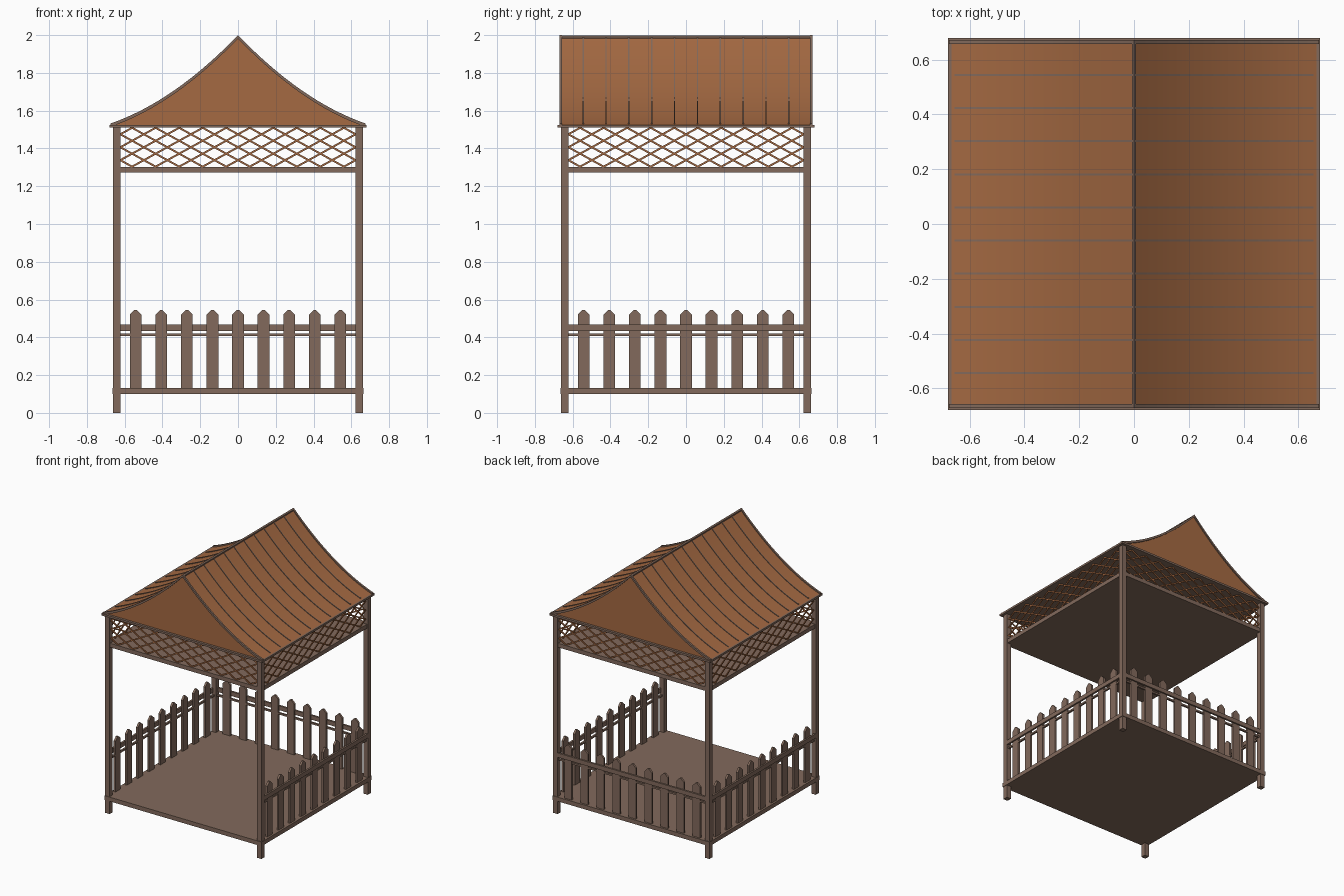
import bpy, bmesh, math
from mathutils import Matrix, Vector

if "Cube" in bpy.data.objects:
    bpy.data.objects.remove(bpy.data.objects["Cube"])


def material(name, rgb):
    m = bpy.data.materials.new(name)
    m.diffuse_color = (*rgb, 1)
    m.use_nodes = True
    m.node_tree.nodes["Principled BSDF"].inputs["Base Color"].default_value = m.diffuse_color
    return m


WOOD = material("grey brown wood", (0.225, 0.144, 0.107))
ROOF = material("orange brown roof", (0.375, 0.143, 0.055))


def finish(bm, name, mat, smooth=False):
    bmesh.ops.recalc_face_normals(bm, faces=bm.faces)
    me = bpy.data.meshes.new(name)
    bm.to_mesh(me)
    bm.free()
    me.materials.append(mat)
    if smooth:
        me.polygons.foreach_set("use_smooth", [True] * len(me.polygons))
        me.set_sharp_from_angle(angle=math.radians(30))
    ob = bpy.data.objects.new(name, me)
    bpy.context.collection.objects.link(ob)
    return ob


def box(bm, lo, hi, mat=None):
    lo, hi = Vector(lo), Vector(hi)
    m = Matrix.Translation((lo + hi) / 2) @ Matrix.Diagonal((*(hi - lo), 1))
    bmesh.ops.create_cube(bm, size=1, matrix=(mat or Matrix()) @ m)


def prism(bm, pts, y0, y1, mat=None):
    """Extrude an (x, z) outline from y0 to y1."""
    mat = mat or Matrix()
    a = [bm.verts.new(mat @ Vector((x, y0, z))) for x, z in pts]
    b = [bm.verts.new(mat @ Vector((x, y1, z))) for x, z in pts]
    bm.faces.new(a)
    bm.faces.new(b[::-1])
    for i in range(len(pts)):
        j = (i + 1) % len(pts)
        bm.faces.new((a[i], b[i], b[j], a[j]))


P = 0.642      # post centre line
H = 0.019      # post half width
IN = P - H     # clear half span between posts

# Posts
for i, (sx, sy) in enumerate([(-1, -1), (1, -1), (1, 1), (-1, 1)]):
    bm = bmesh.new()
    box(bm, (sx * P - H, sy * P - H, 0), (sx * P + H, sy * P + H, 1.515))
    finish(bm, f"post_{i + 1}", WOOD)

# Floor, ceiling and eave slab
for name, r, z0, z1 in [("floor", 0.665, 0.10, 0.132),
                        ("ceiling", 0.655, 1.272, 1.303),
                        ("eave_slab", 0.68, 1.510, 1.525)]:
    bm = bmesh.new()
    box(bm, (-r, -r, z0), (r, r, z1))
    finish(bm, name, WOOD)

# Four sides: lattice everywhere, fence on all but the front
Z0, Z1, SLOPE, PITCH = 1.303, 1.510, 0.55, 0.1246
for k, side in enumerate(["front", "right", "back", "left"]):
    turn = Matrix.Rotation(k * math.pi / 2, 4, 'Z')
    bm = bmesh.new()
    for s in (-1, 1):
        y = -P + s * 0.003
        for n in range(-10, 11):
            # centre line of one slat, clipped to the opening
            c = n * PITCH
            zm = (Z0 + Z1) / 2
            dx = (Z1 - Z0) / 2 / SLOPE
            x0, x1 = max(c - dx, -IN), min(c + dx, IN)
            if x1 - x0 < 0.02:
                continue
            za, zb = zm + s * SLOPE * (x0 - c), zm + s * SLOPE * (x1 - c)
            ln = math.hypot(x1 - x0, zb - za) / 2
            m = turn @ Matrix.Translation(((x0 + x1) / 2, y, (za + zb) / 2)) \
                @ Matrix.Rotation(-math.atan2(zb - za, x1 - x0), 4, 'Y')
            box(bm, (-ln, -0.003, -0.005), (ln, 0.003, 0.005), m)
    finish(bm, f"{side}_lattice", ROOF)

    if side == "front":
        continue
    bm = bmesh.new()
    w = 0.031
    for n in range(-4, 5):
        x = n * 0.1355
        prism(bm, [(x - w, 0.13), (x + w, 0.13), (x + w, 0.52), (x + 0.006, 0.545),
                   (x - 0.006, 0.545), (x - w, 0.52)], -P - 0.008, -P + 0.008, turn)
    finish(bm, f"{side}_fence_pickets", WOOD)
    bm = bmesh.new()
    box(bm, (-IN, -P - 0.019, 0.434), (IN, -P - 0.004, 0.467), turn)
    box(bm, (-IN, -P - 0.007, 0.406), (IN, -P + 0.007, 0.419), turn)
    finish(bm, f"{side}_fence_rails", WOOD)

# Roof curve: concave from eave to ridge
EX, EZ, RZ, K = 0.675, 1.522, 1.990, 1.0


def roof_z(x):
    t = 1 - abs(x) / EX
    return EZ + (RZ - EZ) * (t + K * t * t) / (1 + K)


def curve(xa, xb, n=16):
    return [(xa + (xb - xa) * i / n, roof_z(xa + (xb - xa) * i / n)) for i in range(n + 1)]


# Solid roof body
bm = bmesh.new()
prism(bm, curve(-EX, EX, 32) + [(EX, 1.515), (-EX, 1.515)], -0.662, 0.662)
finish(bm, "roof", ROOF, True)


def strip(bm, xa, xb, y0, y1, lo, hi, n=16):
    c = curve(xa, xb, n)
    prism(bm, [(x, z + hi) for x, z in c] + [(x, z + lo) for x, z in c[::-1]], y0, y1)


# Gable edge trims
for name, y in [("front", -0.664), ("back", 0.664)]:
    bm = bmesh.new()
    strip(bm, -EX, EX, y - 0.007, y + 0.007, -0.008, 0.010, 32)
    finish(bm, f"{name}_gable_trim", WOOD)

# Ridge cap
bm = bmesh.new()
strip(bm, -0.008, 0.008, -0.66, 0.66, -0.006, 0.009, 2)
finish(bm, "ridge_cap", WOOD)

# Roof ribs running down both slopes
bm = bmesh.new()
for n in range(10):
    y = (n - 4.5) * 0.121
    for s in (-1, 1):
        strip(bm, s * 0.006, s * 0.655, y - 0.0035, y + 0.0035, -0.004, 0.005)
finish(bm, "roof_ribs", WOOD)
